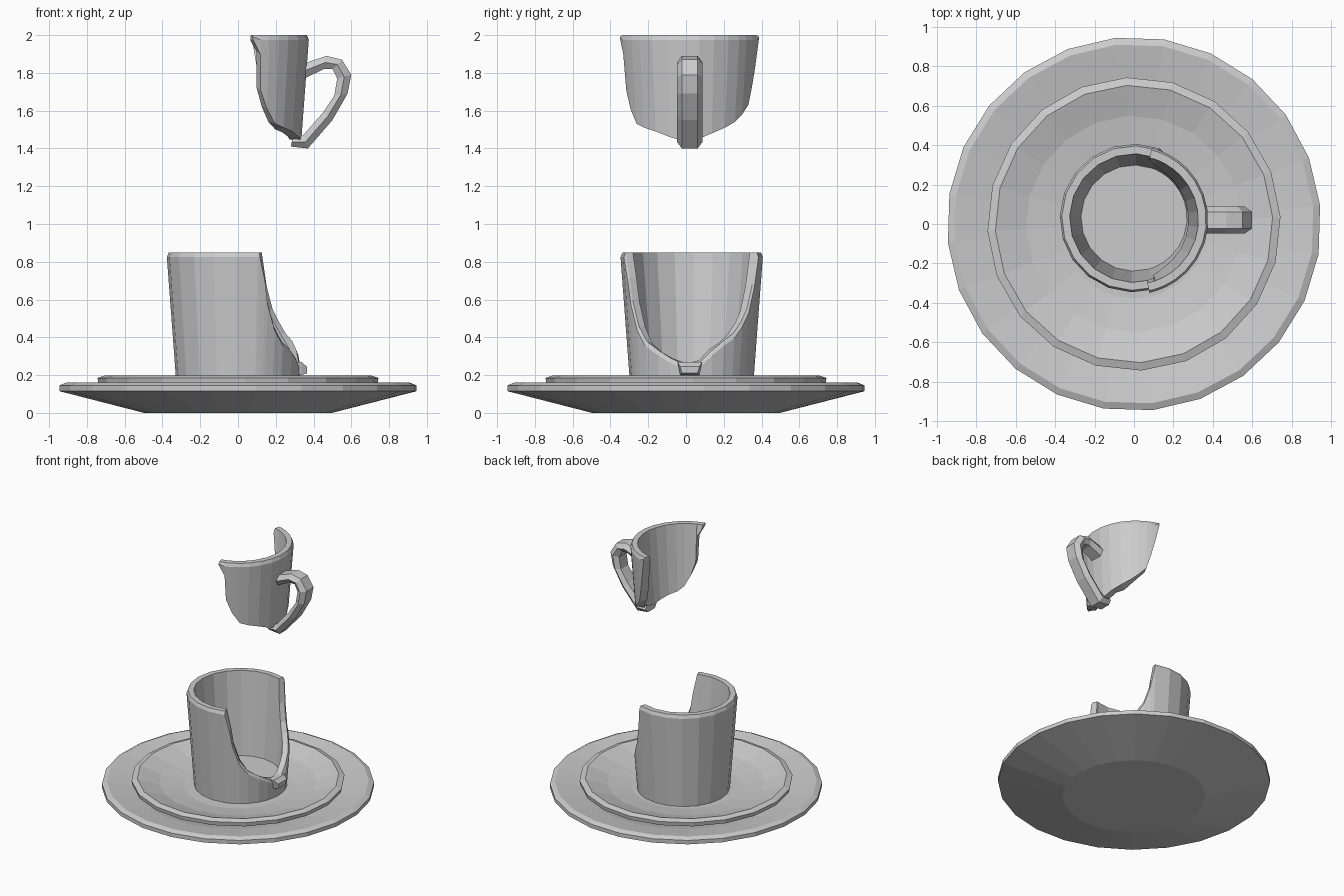
import bpy, bmesh, math, random

if "Cube" in bpy.data.objects:
    bpy.data.objects.remove(bpy.data.objects["Cube"])

random.seed(4)


def finish(name, bm):
    bmesh.ops.recalc_face_normals(bm, faces=bm.faces)
    me = bpy.data.meshes.new(name)
    bm.to_mesh(me)
    bm.free()
    ob = bpy.data.objects.new(name, me)
    bpy.context.collection.objects.link(ob)
    return ob


def loft(bm, sections, closed=False):
    """Skin a list of closed point loops; returns the vertex loops."""
    loops = [[bm.verts.new(p) for p in s] for s in sections]
    n = len(loops[0])
    for i in range(len(loops) if closed else len(loops) - 1):
        a, b = loops[i], loops[(i + 1) % len(loops)]
        for j in range(n):
            k = (j + 1) % n
            bm.faces.new((a[j], a[k], b[k], b[j]))
    if not closed:
        bm.faces.new(loops[0])
        bm.faces.new(loops[-1])
    return loops


def plate(name, profile, sides, turn):
    """Low-poly dish, profile runs from underside centre to inside centre."""
    bm = bmesh.new()
    rings = []
    for r, z in profile:
        rings.append([(r * math.cos(turn + math.tau * i / sides),
                       r * math.sin(turn + math.tau * i / sides), z)
                      for i in range(sides)])
    loft(bm, rings)
    return finish(name, bm)


def outer_r(z):
    return 0.33 + 0.075 * (z - 0.2)


def column(deg, low, high, low_in, high_in, cy, lift):
    """Cross-section of the cup wall at one angle."""
    wall = 0.062
    lip = min(0.025, (high - low) / 2)
    rz = [(outer_r(low), low), (outer_r(high - lip), high - lip),
          (outer_r(high) - 0.012, high),
          (outer_r(high_in) - wall + 0.01, high_in),
          (outer_r(low_in) - wall, low_in)]
    a = math.radians(deg)
    return [(r * math.cos(a), cy + r * math.sin(a), z + lift) for r, z in rz]


def jag():
    return random.uniform(-0.015, 0.015)


# stacked saucers
plate("large_saucer", [(0.5, 0), (0.95, 0.115), (0.95, 0.145), (0.915, 0.16),
                       (0.72, 0.125), (0.5, 0.06)], 24, 0.1)
plate("small_saucer", [(0.42, 0.07), (0.74, 0.155), (0.745, 0.185),
                       (0.705, 0.198), (0.55, 0.15), (0.38, 0.125)], 20, 0.05)

# broken cup: full wall at the back, jagged notch on the right
notch = [(-72, .85), (-67, .72), (-64, .6), (-56, .46), (-46, .38), (-32, .33),
         (-20, .29), (-5, .25), (8, .27), (19, .33), (30, .38), (41, .42),
         (50, .48), (58, .55), (65, .68), (70, .85)]
back = [(d, .85) for d in range(88, 288, 18)]
bm = bmesh.new()
cols = []
for d, h in notch + back:
    h_in = h if h > .84 else max(.24, h + jag())
    cols.append(column(d, 0.12, h, 0.22, h_in, 0.03, 0))
# drop the closing bottom-to-floor strip, cap base and floor instead
loops = [[bm.verts.new(p) for p in c] for c in cols]
for i, a in enumerate(loops):
    b = loops[(i + 1) % len(loops)]
    for j in range(4):
        bm.faces.new((a[j], a[j + 1], b[j + 1], b[j]))
bm.faces.new([c[0] for c in loops])
bm.faces.new([c[4] for c in loops])
finish("broken_cup", bm)

# handle stump left on the cup
bm = bmesh.new()
loft(bm, [[(x, 0.02 - w, z0), (x, 0.02 + w, z0), (x, 0.02 + w * 1.3, z1),
           (x, 0.02 - w * 1.3, z1)]
          for x, w, z0, z1 in ((0.29, 0.05, 0.2, 0.27), (0.335, 0.05, 0.2, 0.27),
                               (0.365, 0.04, 0.21, 0.245))])
finish("handle_stump", bm)

# lifted shard that carries the handle
edge = [(-78, .83), (-71.5, .75), (-70.5, .56), (-64, .46), (-55, .38),
        (-45, .36), (-32, .34), (-18, .31), (-6, .29), (8, .30), (20, .33),
        (33, .36), (44, .39), (53, .43), (62, .48), (67, .58), (71, .68),
        (76, .83)]
bm = bmesh.new()
loft(bm, [column(d, h, .85, min(.83, h + jag()), .85, 0.02, 1.15)
          for d, h in edge])
finish("cup_shard", bm)

# handle: outer and inner outline pairs in the xz plane
outer = [(.35, 1.85), (.47, 1.89), (.55, 1.87), (.60, 1.79), (.58, 1.69),
         (.50, 1.55), (.37, 1.40), (.28, 1.41)]
inner = [(.35, 1.77), (.455, 1.82), (.50, 1.82), (.525, 1.77), (.51, 1.68),
         (.45, 1.59), (.345, 1.47), (.29, 1.46)]
bm = bmesh.new()
sections = []
for (xo, zo), (xi, zi) in zip(outer, inner):
    xm, zm = xo * .5 + xi * .5, zo * .5 + zi * .5
    sections.append([(xo, 0.02 - .042, zo), (xo, 0.02 + .042, zo),
                     (xm, 0.02 + .068, zm), (xi, 0.02 + .045, zi),
                     (xi, 0.02 - .045, zi), (xm, 0.02 - .068, zm)])
loft(bm, sections)
finish("cup_handle", bm)
